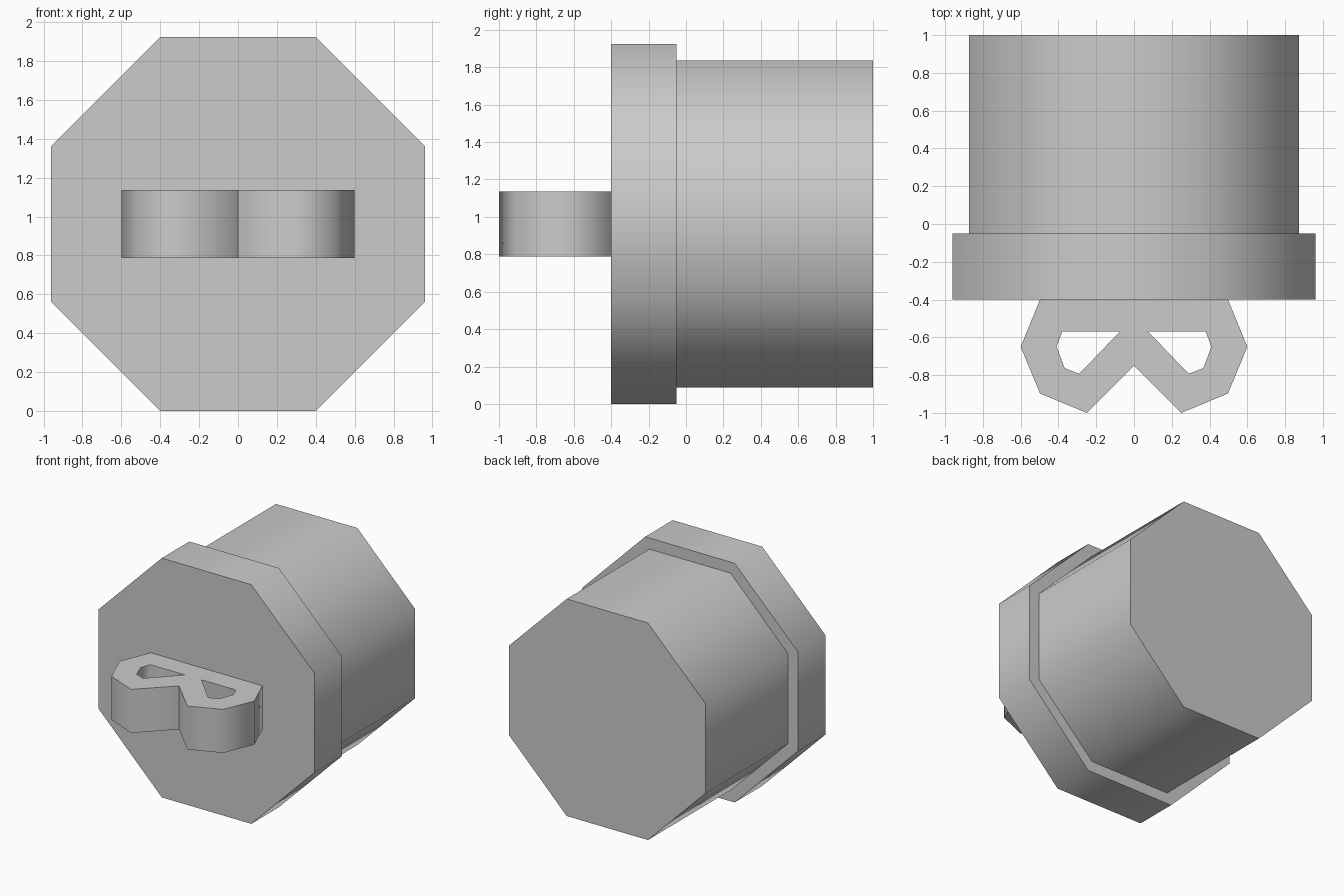
import bpy, bmesh
from math import pi, cos, radians

if "Cube" in bpy.data.objects:
    bpy.data.objects.remove(bpy.data.objects["Cube"])

CZ = 0.962  # height of the central axis


def smooth(obj):
    bpy.ops.object.select_all(action='DESELECT')
    obj.select_set(True)
    bpy.context.view_layer.objects.active = obj
    bpy.ops.object.shade_smooth_by_angle(angle=radians(70))


def octagon_prism(name, apothem, y0, y1):
    bpy.ops.mesh.primitive_cylinder_add(
        vertices=8, radius=apothem / cos(pi / 8), depth=y1 - y0,
        location=(0, (y0 + y1) / 2, CZ), rotation=(pi / 2, pi / 8, 0))
    obj = bpy.context.object
    obj.name = name
    smooth(obj)


# Wide front cap and narrower body behind it
octagon_prism("front_cap", 0.962, -0.40, -0.05)
octagon_prism("body", 0.873, -0.05, 1.0)

# Two-loop handle: half outline and hole, mirrored, then extruded upward
outer = [(0, -.4), (0, -.75), (.25, -1), (.4975, -.8975), (.6, -.65), (.4975, -.4)]
hole = [(.075, -.57), (.075, -.57), (.29, -.793), (.367, -.763), (.41, -.65), (.38, -.57)]
bottom, top = 0.787, 1.137
bm = bmesh.new()
for side in (1, -1):
    for i in range(6):
        j = (i + 1) % 6
        ring = [outer[i], outer[j], hole[j], hole[i]]
        ring = list(dict.fromkeys(ring))  # drops the doubled hole corner
        bm.faces.new([bm.verts.new((side * x, y, bottom)) for x, y in ring])
bmesh.ops.remove_doubles(bm, verts=bm.verts[:], dist=0.0005)
ext = bmesh.ops.extrude_face_region(bm, geom=bm.faces[:], use_keep_orig=True)
new_verts = [g for g in ext["geom"] if isinstance(g, bmesh.types.BMVert)]
bmesh.ops.translate(bm, verts=new_verts, vec=(0, 0, top - bottom))
bmesh.ops.recalc_face_normals(bm, faces=bm.faces[:])
mesh = bpy.data.meshes.new("loop_handle")
bm.to_mesh(mesh)
bm.free()
handle = bpy.data.objects.new("loop_handle", mesh)
bpy.context.collection.objects.link(handle)
smooth(handle)
